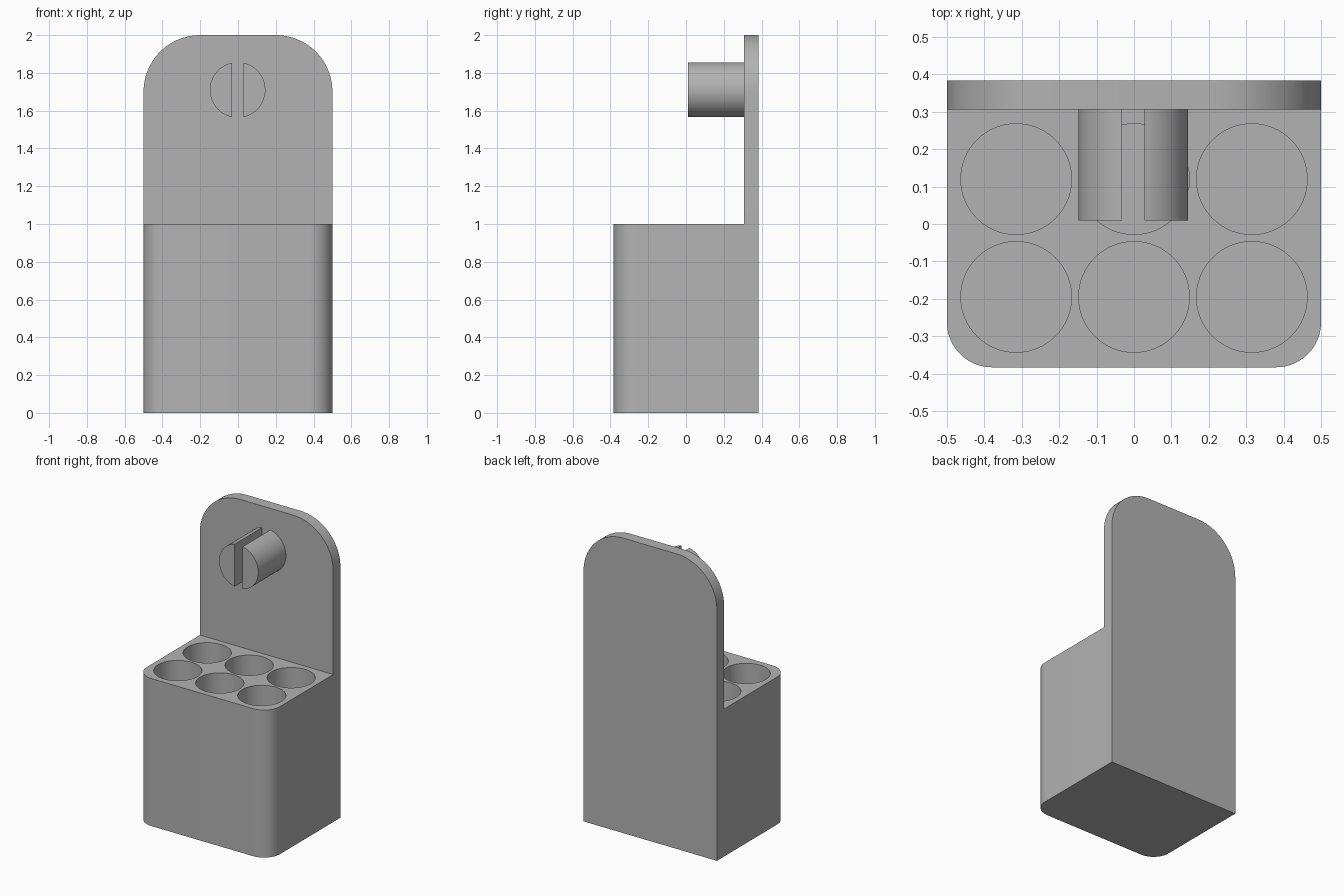
import bpy, bmesh
from math import sin, cos, pi, radians
from mathutils import Vector

cube = bpy.data.objects.get("Cube")
if cube:
    bpy.data.objects.remove(cube, do_unlink=True)

grey = bpy.data.materials.new("plain_grey")
grey.use_nodes = True
GREY = (0.45, 0.45, 0.45, 1)
grey.diffuse_color = GREY
grey.node_tree.nodes["Principled BSDF"].inputs["Base Color"].default_value = GREY


def arc(cx, cy, r, start, end, steps):
    """Points along an arc, angles in degrees."""
    angles = [radians(start + (end - start) * i / steps) for i in range(steps + 1)]
    return [(cx + r * cos(a), cy + r * sin(a)) for a in angles]


def prism(name, outline, place, direction):
    """Extrude a flat outline; place() maps its 2D points into space."""
    bm = bmesh.new()
    face = bm.faces.new([bm.verts.new(place(u, v)) for u, v in outline])
    result = bmesh.ops.extrude_face_region(bm, geom=[face])
    moved = [e for e in result["geom"] if isinstance(e, bmesh.types.BMVert)]
    bmesh.ops.translate(bm, verts=moved, vec=Vector(direction))
    bmesh.ops.recalc_face_normals(bm, faces=bm.faces)
    mesh = bpy.data.meshes.new(name)
    bm.to_mesh(mesh)
    bm.free()
    obj = bpy.data.objects.new(name, mesh)
    bpy.context.collection.objects.link(obj)
    mesh.materials.append(grey)
    return obj


def activate(obj):
    bpy.ops.object.select_all(action="DESELECT")
    obj.select_set(True)
    bpy.context.view_layer.objects.active = obj


def combine(target, tool, operation):
    """Apply a boolean and discard the tool object."""
    mod = target.modifiers.new(operation.lower(), "BOOLEAN")
    mod.operation = operation
    mod.solver = "EXACT"
    mod.object = tool
    activate(target)
    bpy.ops.object.modifier_apply(modifier=mod.name)
    bpy.data.objects.remove(tool, do_unlink=True)


HALF, FRONT, BACK = 0.5, -0.383, 0.383
PLATE_FRONT = 0.306

# Block with rounded front corners
r = 0.12
block_outline = ([(HALF, BACK), (-HALF, BACK)]
                 + arc(-HALF + r, FRONT + r, r, 180, 270, 16)
                 + arc(HALF - r, FRONT + r, r, 270, 360, 16))
holder = prism("holder_body", block_outline, lambda u, v: (u, v, 0), (0, 0, 1))

# Back plate with rounded top corners
r = 0.3
plate_outline = ([(-HALF, 0), (HALF, 0)]
                 + arc(HALF - r, 2 - r, r, 0, 90, 24)
                 + arc(-HALF + r, 2 - r, r, 90, 180, 24))
plate = prism("back_plate", plate_outline,
              lambda u, v: (u, PLATE_FRONT, v), (0, BACK - PLATE_FRONT, 0))
combine(holder, plate, "UNION")

# Six round sockets
FLOOR = 0.08
for y in (-0.195, 0.12):
    for x in (-0.315, 0, 0.315):
        socket = prism("socket_cutter", arc(x, y, 0.148, 0, 360, 64)[:-1],
                       lambda u, v: (u, v, FLOOR), (0, 0, 1))
        combine(holder, socket, "DIFFERENCE")

# Split peg: two circle segments either side of a slot
PEG_X, PEG_Z, PEG_R, GAP = -0.002, 1.71, 0.147, 78
parts = [holder]
for name, middle in (("peg_left", 0), ("peg_right", 180)):
    segment = arc(PEG_X, PEG_Z, PEG_R, middle - GAP, middle + GAP, 40)
    parts.append(prism(name, segment, lambda u, v: (u, 0.01, v),
                       (0, PLATE_FRONT - 0.01, 0)))

for part in parts:
    activate(part)
    bpy.ops.object.shade_smooth_by_angle(angle=radians(30))
